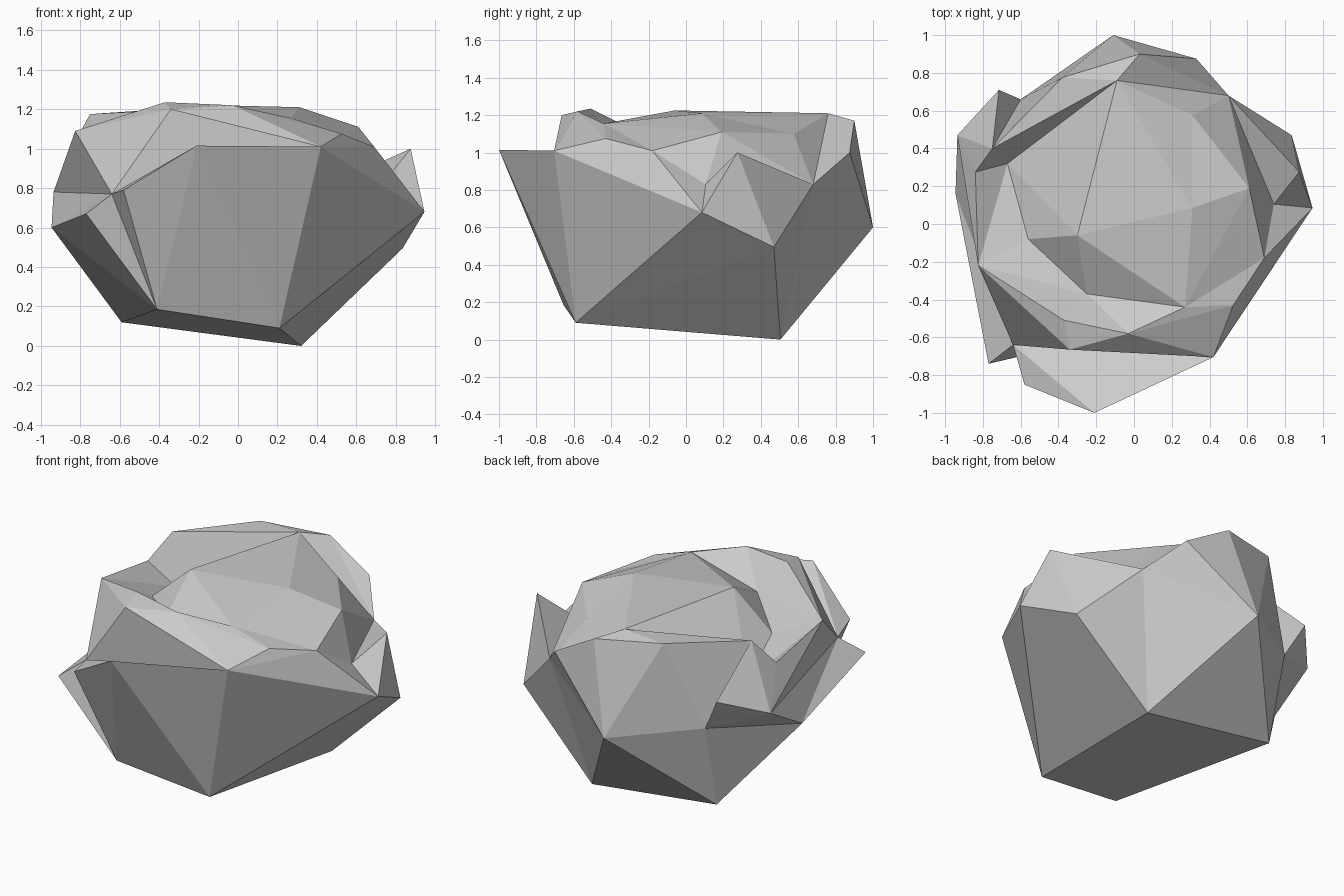
import bpy, bmesh

if "Cube" in bpy.data.objects:
    bpy.data.objects.remove(bpy.data.objects["Cube"])

# Corner points of the boulder, grouped by contour
base = {'1': (.21, -.59, .09), '2': (.32, .505, 0), '3': (-.59, .53, .12), '4': (-.41, -.655, .185)}
belt = {'S': (.42, -.705, 1.01), 'H': (.945, .085, .68), 'F': (.835, .47, .495),
        'E': (.5, .68, .83), 'A': (-.11, 1, .6), 'd': (-.6, .66, .665),
        'f': (-.945, .16, .6), 'g': (-.77, -.74, .67), 'W': (-.64, -.64, .77),
        'h': (-.58, -.85, .79), 'i': (-.21, -1, 1.015)}
shoulder = {'V': (-.34, -.665, 1.2), 'T': (-.03, -.58, 1.22), 'Q': (.525, -.43, 1.075),
            'R': (.69, -.18, 1.01), 'I': (.74, .105, .83), 'G': (.875, .275, 1.0),
            'C': (.33, .875, 1.0), 'B': (.03, .9, 1.17), 'e': (-.38, .775, 1.2),
            'a': (-.75, .4, 1.175), 'c': (-.715, .71, .885), 'b': (-.935, .47, .78)}
rim = {'X': (-.825, -.22, 1.09), 'U': (-.37, -.51, 1.235), 'O': (-.25, -.37, 1.065),
       'P': (.27, -.44, 1.155), 'J': (.61, .19, 1.11), 'D': (-.09, .76, 1.21),
       'Z': (-.84, .275, 1.01)}
crown = {'M': (-.3, -.06, 1.225), 'L': (.31, .085, 1.21), 'K': (.31, .575, 1.1),
         'Y': (-.67, .32, .87), 'N': (-.56, -.08, .99)}

bm = bmesh.new()
v = {}
for ring in (base, belt, shoulder, rim, crown):
    for name, co in ring.items():
        v[name] = bm.verts.new(co)


def stitch(lower, upper, steps):
    """Zip two closed contours with triangles; steps says which contour advances."""
    l = u = 0
    for s in steps:
        lo, up = lower[l % len(lower)], upper[u % len(upper)]
        if s == 'L':
            l += 1
            tri = (lo, lower[l % len(lower)], up)
        else:
            u += 1
            tri = (lo, upper[u % len(upper)], up)
        if len(set(tri)) == 3:      # contours may touch at shared corners
            bm.faces.new([v[k] for k in tri])


# Underside, then bands from the base up to the crown
bm.faces.new([v[k] for k in '4321'])
belt_ring, shoulder_ring = 'SHFEAdfgWhi', 'WVTQRIGECBeacb'
rim_ring, crown_ring = 'XUOPJEDaZ', 'OMLKDYN'
stitch('1234', belt_ring, 'UULUULUULUUUULU')
stitch(belt_ring, shoulder_ring, 'UUUULUULLUULUULUUULULLLLL')
stitch(shoulder_ring, rim_ring, 'LULUULLULULLLLULLULLUUL')
stitch(rim_ring, crown_ring, 'LLLUULULLULULLUU')
stitch(crown_ring, 'ML', 'LLULLULLL')
bmesh.ops.recalc_face_normals(bm, faces=bm.faces)

mesh = bpy.data.meshes.new('boulder')
bm.to_mesh(mesh)
bm.free()
bpy.context.collection.objects.link(bpy.data.objects.new('boulder', mesh))
